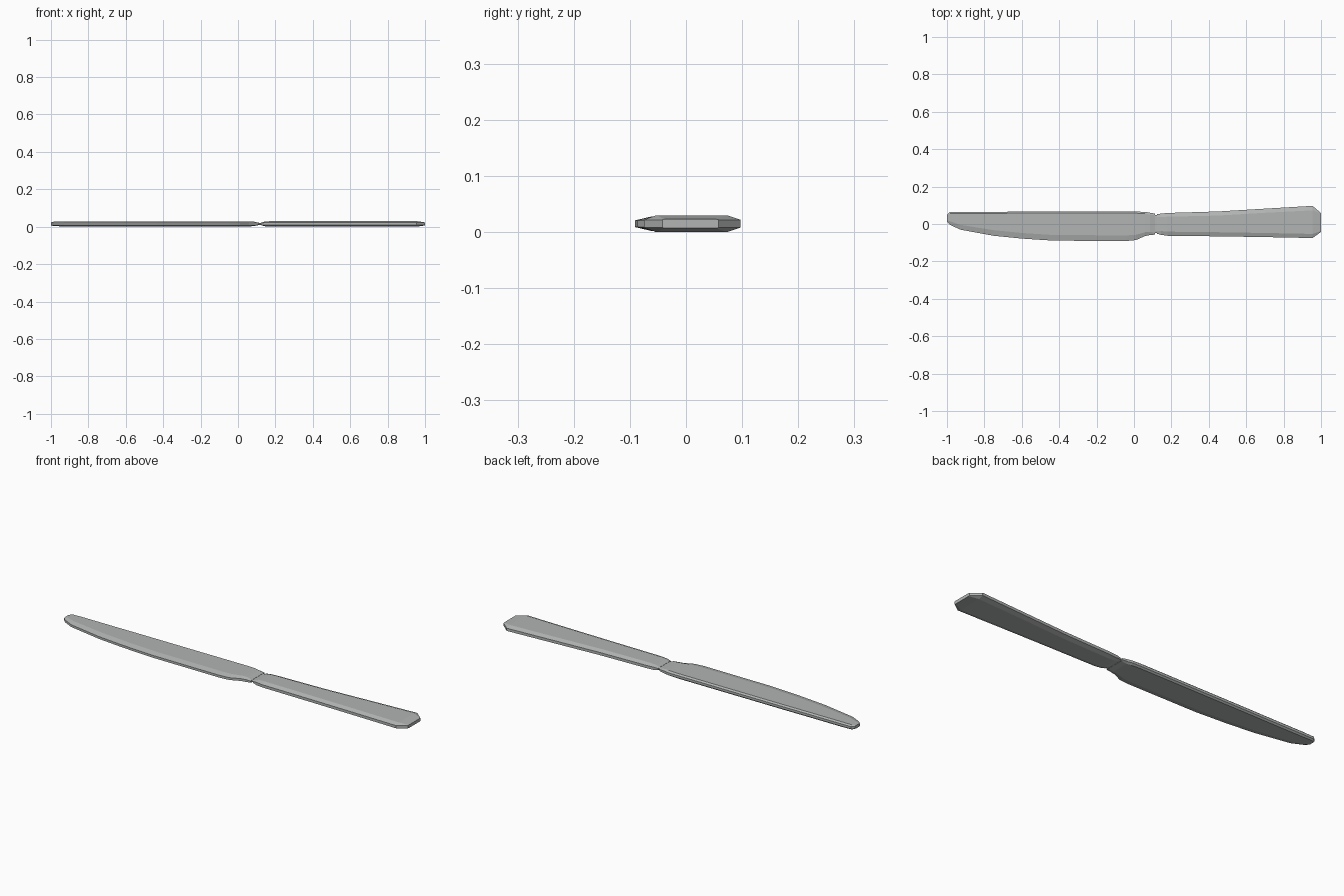
import bpy, bmesh

ZC = 0.015  # mid height of the knife

steel = bpy.data.materials.new("brushed steel")
steel.diffuse_color = (0.44, 0.46, 0.45, 1)


def loft(name, stations):
    """Loft chamfered eight-sided sections.
    station: x, y_front, y_back, chamfer_front, chamfer_back, half_thick, half_edge"""
    bm = bmesh.new()
    rings = []
    for x, a, b, ca, cb, h, e in stations:
        pts = [(a, -e), (a + ca, -h), (b - cb, -h), (b, -e),
               (b, e), (b - cb, h), (a + ca, h), (a, e)]
        rings.append([bm.verts.new((x, y, ZC + z)) for y, z in pts])
    for r, s in zip(rings, rings[1:]):
        for i in range(8):
            j = (i + 1) % 8
            bm.faces.new((r[i], r[j], s[j], s[i]))
    bm.faces.new(rings[0])
    bm.faces.new(rings[-1])
    bmesh.ops.recalc_face_normals(bm, faces=bm.faces)
    me = bpy.data.meshes.new(name)
    bm.to_mesh(me)
    bm.free()
    me.materials.append(steel)
    ob = bpy.data.objects.new(name, me)
    bpy.context.collection.objects.link(ob)
    return ob


# Blade: straight spine at the back, curved cutting edge at the front
loft("blade", [
    (-1.00, 0.012, 0.050, 0.008, 0.006, 0.008, 0.006),
    (-0.985, -0.003, 0.064, 0.018, 0.008, 0.012, 0.006),
    (-0.93, -0.030, 0.065, 0.026, 0.008, 0.013, 0.006),
    (-0.75, -0.063, 0.065, 0.030, 0.008, 0.013, 0.006),
    (-0.60, -0.078, 0.066, 0.030, 0.008, 0.013, 0.006),
    (-0.43, -0.089, 0.066, 0.030, 0.008, 0.013, 0.006),
    (-0.04, -0.091, 0.066, 0.030, 0.008, 0.013, 0.006),
    (0.01, -0.086, 0.066, 0.028, 0.008, 0.013, 0.006),
    (0.06, -0.064, 0.065, 0.020, 0.010, 0.013, 0.006),
    (0.085, -0.059, 0.060, 0.016, 0.010, 0.012, 0.006),
    (0.112, -0.057, 0.056, 0.012, 0.010, 0.006, 0.004),
])

# Neck: thin pinch joining blade and handle
loft("neck", [
    (0.105, -0.048, 0.048, 0.008, 0.008, 0.005, 0.003),
    (0.130, -0.048, 0.048, 0.008, 0.008, 0.005, 0.003),
])

# Handle: flares toward a clipped end
loft("handle", [
    (0.122, -0.052, 0.052, 0.014, 0.014, 0.006, 0.004),
    (0.145, -0.058, 0.056, 0.020, 0.018, 0.013, 0.007),
    (0.18, -0.063, 0.059, 0.022, 0.020, 0.015, 0.007),
    (0.45, -0.066, 0.067, 0.022, 0.022, 0.015, 0.007),
    (0.70, -0.070, 0.082, 0.022, 0.022, 0.015, 0.007),
    (0.955, -0.075, 0.097, 0.022, 0.024, 0.015, 0.007),
    (1.00, -0.042, 0.058, 0.004, 0.004, 0.008, 0.007),
])
